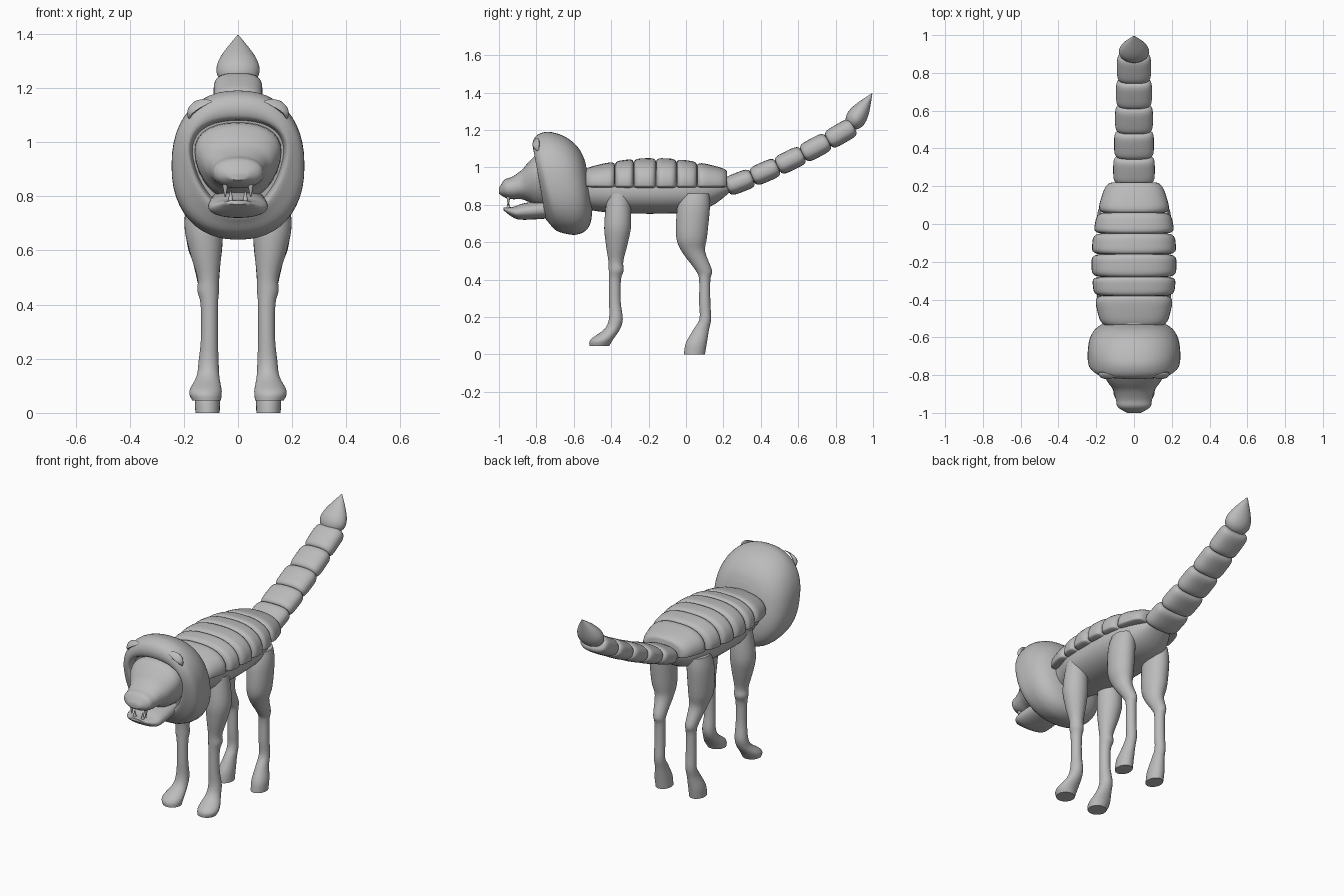
import bpy, bmesh, math
from mathutils import Vector

cube = bpy.data.objects.get("Cube")
if cube:
    bpy.data.objects.remove(cube, do_unlink=True)

grey = bpy.data.materials.new("plain grey")
grey.use_nodes = True
tone = (0.5, 0.5, 0.5, 1)
grey.diffuse_color = tone
grey.node_tree.nodes["Principled BSDF"].inputs["Base Color"].default_value = tone


def ring(y, z, width, lean=0.0, height=0.0, x=0.0, egg=0.0):
    """Cross-section: half width along x, half axis (lean, height) in the yz plane."""
    return Vector((x, y, z, width, lean, height, egg))


def span(top_y, top_z, low_y, low_z, width, egg=0.0):
    """Cross-section given by its top and bottom points."""
    return ring((top_y + low_y) / 2, (top_z + low_z) / 2, width,
                (top_y - low_y) / 2, (top_z - low_z) / 2, egg=egg)


def upright(y, top, bottom, width, egg=0.0):
    return span(y, top, y, bottom, width, egg)


def smooth_path(rings, steps):
    """Catmull-Rom interpolation through the cross-sections."""
    result = []
    last = len(rings) - 1
    for i in range(last):
        a, b, c, d = (rings[min(max(j, 0), last)] for j in range(i - 1, i + 3))
        for step in range(steps):
            t = step / steps
            result.append(b + ((c - a) * t + (2 * a - 5 * b + 4 * c - d) * t * t
                               + (3 * b - a - 3 * c + d) * t ** 3) / 2)
    return result + [rings[-1]]


def rounded(value, power):
    return math.copysign(abs(value) ** power, value)


def loft(name, rings, sides=32, power=1.0, underside=1.0, steps=4):
    """Skin the cross-sections into one closed smooth part."""
    bm = bmesh.new()
    loops = []
    for x, y, z, width, lean, height, egg in smooth_path(rings, steps):
        loop = []
        for i in range(sides):
            angle = math.tau * i / sides
            across = rounded(math.cos(angle), power)
            up = rounded(math.sin(angle), power)
            rise = up * underside if up < 0 else up
            loop.append(bm.verts.new((x + width * across * (1 + egg * up),
                                      y + lean * rise, z + height * rise)))
        loops.append(loop)
    for near, far in zip(loops, loops[1:]):
        for i in range(sides):
            j = (i + 1) % sides
            bm.faces.new((near[i], near[j], far[j], far[i]))
    bm.faces.new(loops[0])
    bm.faces.new(loops[-1])
    bmesh.ops.recalc_face_normals(bm, faces=bm.faces[:])
    mesh = bpy.data.meshes.new(name)
    bm.to_mesh(mesh)
    bm.free()
    mesh.materials.append(grey)
    part = bpy.data.objects.new(name, mesh)
    bpy.context.collection.objects.link(part)
    bpy.ops.object.select_all(action='DESELECT')
    part.select_set(True)
    bpy.context.view_layer.objects.active = part
    bpy.ops.object.shade_smooth_by_angle(angle=math.radians(50))


def barrel(count=12):
    """Positions along a rounded barrel, with the relative radius at each."""
    for i in range(count + 1):
        c = math.cos(math.pi * i / count)
        yield (1 - c) / 2, 0.55 + 0.45 * (1 - abs(c) ** 5) ** 0.5


# Belly and trunk
loft("body", [upright(*section) for section in (
    (-.64, .98, .8, .12), (-.5, 1, .77, .14), (-.35, 1, .755, .18),
    (-.05, 1, .755, .18), (.12, .97, .785, .14), (.25, .92, .88, .06))], power=.9)

# Row of shell bands, broadest and tallest in the middle of the back
edges = (-.54, -.38, -.28, -.16, -.05, .06, .22)
for number, (start, end) in enumerate(zip(edges, edges[1:]), 1):
    sections = []
    for t, swell in barrel():
        y = start + (end - start) * t
        width = .225 - .45 * (y + .2) ** 2
        height = .145 - .4 * (y + .17) ** 2
        sections.append(ring(y, .905, width * (swell + 1) / 2, height=height * (swell + 2) / 3))
    loft(f"shell_band_{number}", sections, sides=40, power=.8, underside=.15, steps=1)

# Tail: a core with five barrel segments along a rising curve
joints = []
for i in range(6):
    run = .135 * i
    joints.append(Vector((.22 + run, .895 + .36 * run + .18 * run * run)))
loft("tail_core", [ring(joint.x, joint.y, .05, -.01, .03) for joint in joints])
for number, (start, end) in enumerate(zip(joints, joints[1:])):
    along = end - start
    normal = Vector((-along.y, along.x)).normalized() * .054
    sections = []
    for t, swell in barrel():
        centre = start + along * t
        sections.append(ring(centre.x, centre.y, (.11 - .005 * number) * (swell + 1) / 2,
                             normal.x * swell, normal.y * swell))
    loft(f"tail_segment_{number + 1}", sections, power=.8, steps=1)

# Teardrop stinger
sections = []
for i in range(17):
    t = i / 16
    swell = math.sin(math.pi * (.03 + .96 * t ** .6))
    sections.append(ring(.875 + .12 * t, 1.21 + .185 * t, .08 * swell, -.045 * swell, .03 * swell))
loft("stinger", sections, steps=1)

# Hood-like mane: domed back, then a rim rolling into the face opening
sections = []
for i in range(1, 7):
    angle = math.pi / 2 * i / 6
    s, gone = math.sin(angle), 1 - math.cos(angle)
    sections.append(span(-.53 - .22 * gone, .97 + .22 * s,
                         -.5 - .11 * gone ** 2, .87 - .23 * s, .245 * s ** .75))
sections += [span(*section) for section in (
    (-.8, 1.17, -.69, .66, .24), (-.82, 1.13, -.73, .7, .2, .12),
    (-.81, 1.09, -.75, .73, .17, .28), (-.77, 1.08, -.71, .75, .16, .28))]
loft("mane", sections, sides=48, power=.88)

# Head with muzzle, and the open lower jaw
loft("head", [upright(*section) for section in (
    (-.7, 1.07, .78, .155, .2), (-.79, 1.07, .79, .155, .2), (-.84, 1.03, .815, .135, .15),
    (-.88, .985, .83, .11), (-.93, .95, .83, .096), (-.97, .935, .84, .085),
    (-1, .89, .86, .035))], power=.9)
loft("lower_jaw", [upright(*section) for section in (
    (-.7, .83, .73, .1), (-.86, .81, .72, .11), (-.92, .79, .73, .1),
    (-.975, .785, .77, .045))], power=.9)

# Leg sections from top to ground: y, z, radius
front_leg = ((-.36, .86, .06), (-.365, .7, .072), (-.37, .6, .06), (-.375, .5, .04),
             (-.373, .45, .04), (-.38, .4, .032), (-.38, .28, .031), (-.375, .19, .037),
             (-.395, .135, .042), (-.45, .08, .06), (-.463, .046, .053))
hind_leg = ((.05, .86, .06), (.04, .78, .07), (.03, .63, .066), (.04, .55, .05),
            (.095, .45, .035), (.1, .4, .03), (.1, .28, .03), (.103, .19, .031),
            (.08, .13, .034), (.055, .06, .045), (.045, 0, .045))

# Paired parts
for side, mirror in (("left", 1), ("right", -1)):
    for name, points in (("front_leg", front_leg), ("hind_leg", hind_leg)):
        sections = []
        for y, z, radius in points:
            # The thigh and hoof of a hind leg are deeper than wide
            deep = 1.25 if name == "hind_leg" and radius > .033 else 1
            sections.append(ring(y, z, radius, radius * deep, x=mirror * (.09 + radius / 2)))
        loft(f"{side}_{name}", sections)

    # Crescent ear on the rim of the mane
    sections = []
    for i in range(9):
        angle = math.pi / 2 * i / 8
        thick = .004 + .013 * math.sin(2 * angle)
        sections.append(ring(-.79 - .018 * math.sin(angle), 1.09 + .06 * math.sin(angle), thick,
                             thick, thick, x=mirror * (.1 + .08 * math.cos(angle))))
    loft(f"{side}_ear", sections, sides=12, steps=1)

    # Pointed teeth
    for name, x, root, tip in (("upper_fang", .047, .85, .797), ("lower_fang", .027, .775, .822)):
        loft(f"{side}_{name}", [ring(-.95, z, thick, thick, x=mirror * x)
                                for z, thick in ((root, .012), (tip, .002))], sides=12)
